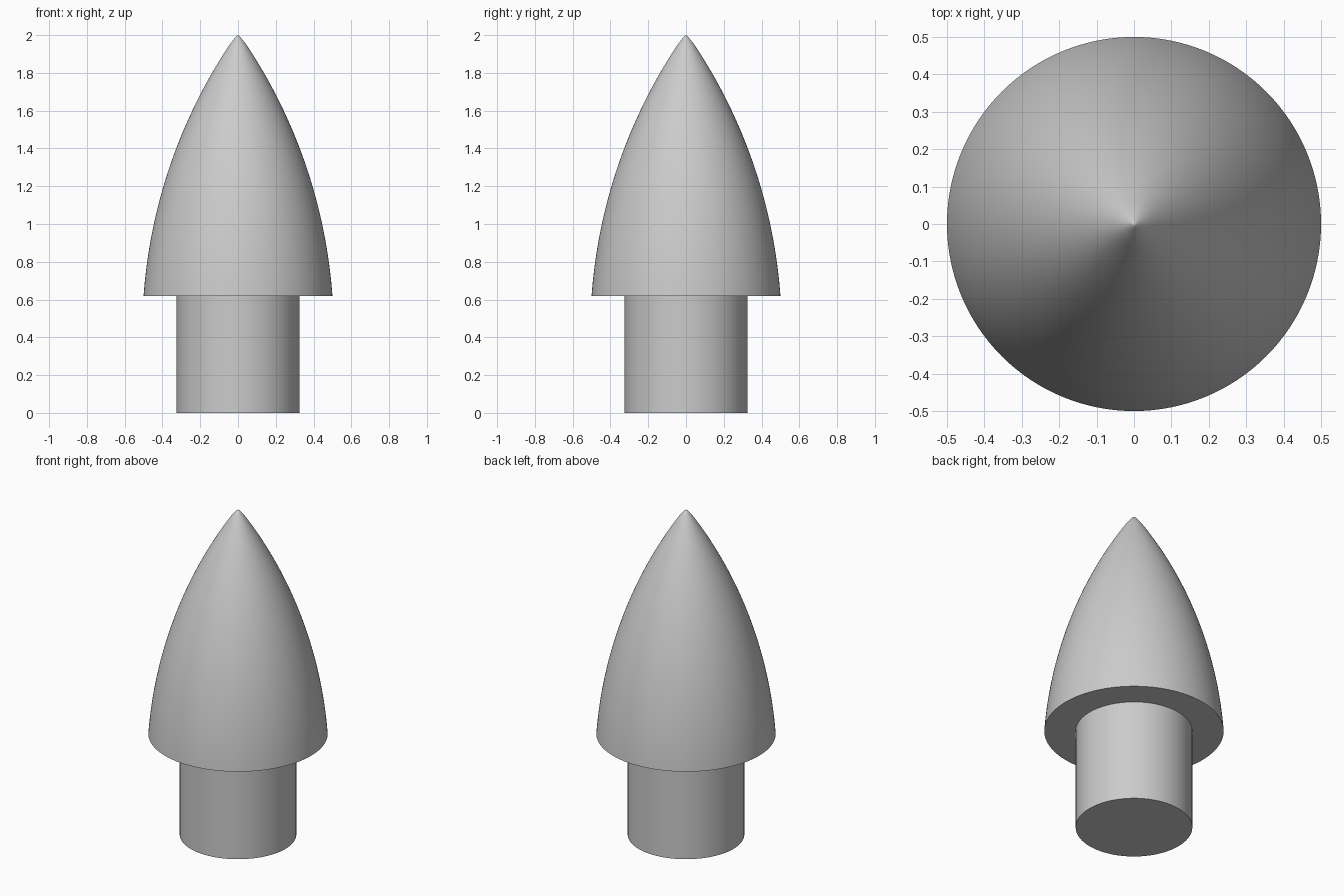
import bpy, bmesh, math

if "Cube" in bpy.data.objects:
    bpy.data.objects.remove(bpy.data.objects["Cube"])

SEGS = 128
grey = bpy.data.materials.new("plain grey")
grey.diffuse_color = (0.6, 0.6, 0.6, 1)
grey.use_nodes = True
grey.node_tree.nodes["Principled BSDF"].inputs["Base Color"].default_value = grey.diffuse_color


def lathe(name, profile):
    """Spin a list of (radius, z) points around z; zero radius makes a pole."""
    bm = bmesh.new()
    rings = []
    for r, z in profile:
        n = 1 if r == 0 else SEGS
        rings.append([bm.verts.new((r * math.cos(2 * math.pi * i / SEGS),
                                    r * math.sin(2 * math.pi * i / SEGS), z)) for i in range(n)])
    for a, b in zip(rings, rings[1:]):
        for i in range(SEGS):
            j = (i + 1) % SEGS
            if len(a) == 1:
                bm.faces.new((a[0], b[j], b[i]))
            elif len(b) == 1:
                bm.faces.new((a[i], a[j], b[0]))
            else:
                bm.faces.new((a[i], a[j], b[j], b[i]))
    bmesh.ops.recalc_face_normals(bm, faces=bm.faces)
    mesh = bpy.data.meshes.new(name)
    bm.to_mesh(mesh)
    bm.free()
    obj = bpy.data.objects.new(name, mesh)
    bpy.context.collection.objects.link(obj)
    mesh.materials.append(grey)
    bpy.ops.object.select_all(action='DESELECT')
    obj.select_set(True)
    bpy.context.view_layer.objects.active = obj
    bpy.ops.object.shade_smooth_by_angle(angle=math.radians(35))
    return obj


# Shoulder plug, with a closed bottom and an open top that meets the cone underside
lathe("shoulder", [(0, 0), (0.325, 0), (0.325, 0.62)])

# Nose cone: secant ogive arc with a slightly blunted tip
BASE, TOP, TIP_ANGLE = 0.62, 2.0, 0.615
ARC = 2.78


def ogive(d):
    s = math.sin(TIP_ANGLE) - d / ARC
    return ARC * (math.sqrt(1 - s * s) - math.cos(TIP_ANGLE))


length = TOP - BASE
scale = 0.5 / ogive(length)
profile = [(0.325, BASE)]
for i in range(40):
    d = length * (1 - i / 40) ** 1.5
    blunt = 0.01 * math.sqrt(min(d / 0.05, 1)) * (1 - d / length)
    profile.append((ogive(d) * scale + blunt, TOP - d))
profile.append((0, TOP))
lathe("nose_cone", profile)
